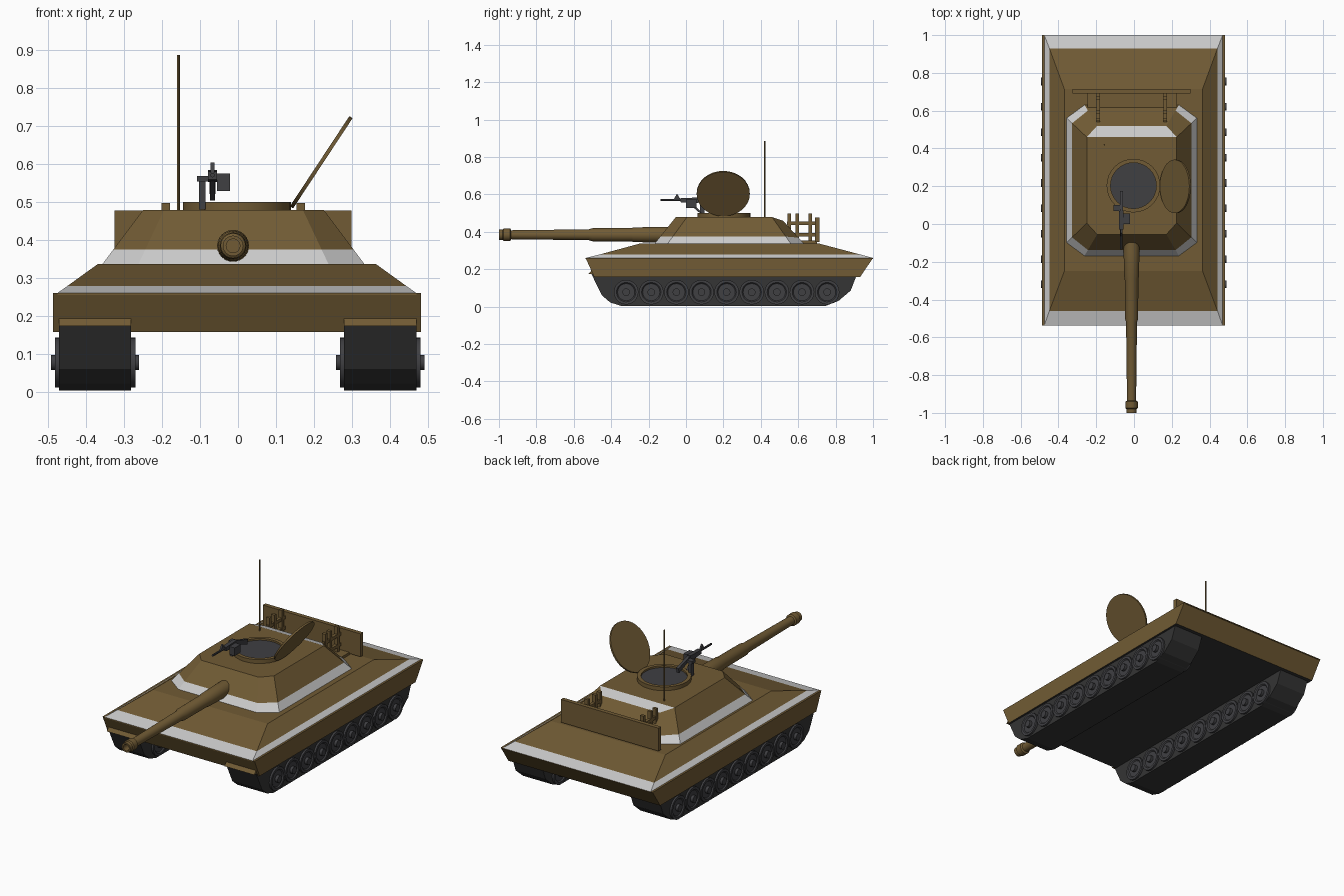
import bpy, bmesh
from math import sin, cos, pi, radians, atan2
from mathutils import Vector, Matrix

if "Cube" in bpy.data.objects:
    bpy.data.objects.remove(bpy.data.objects["Cube"])


def material(name, rgb):
    m = bpy.data.materials.new(name)
    m.diffuse_color = (*rgb, 1)
    m.use_nodes = True
    m.node_tree.nodes["Principled BSDF"].inputs["Base Color"].default_value = m.diffuse_color
    return m


BROWN = material("brown_paint", (0.165, 0.105, 0.035))
PALE = material("pale_band", (0.62, 0.62, 0.62))
DARK = material("dark_rubber", (0.035, 0.035, 0.035))
STEEL = material("gun_steel", (0.05, 0.05, 0.055))


def finish(name, bm, mats, smooth=False):
    bmesh.ops.recalc_face_normals(bm, faces=bm.faces)
    me = bpy.data.meshes.new(name)
    bm.to_mesh(me)
    bm.free()
    for m in mats:
        me.materials.append(m)
    ob = bpy.data.objects.new(name, me)
    bpy.context.collection.objects.link(ob)
    if smooth:
        bpy.ops.object.select_all(action='DESELECT')
        ob.select_set(True)
        bpy.context.view_layer.objects.active = ob
        bpy.ops.object.shade_smooth_by_angle(angle=radians(35))
    return ob


def loft(name, rings, mats, band=None, smooth=False, paint=None):
    """Skin a stack of equal-length rings and cap both ends."""
    bm = bmesh.new()
    vs = [[bm.verts.new(p) for p in r] for r in rings]
    n = len(vs[0])
    for k in range(len(vs) - 1):
        for i in range(n):
            j = (i + 1) % n
            f = bm.faces.new((vs[k][i], vs[k][j], vs[k + 1][j], vs[k + 1][i]))
            if band == k:
                f.material_index = 1
    bm.faces.new(vs[0][::-1])
    bm.faces.new(vs[-1])
    if paint:
        paint(bm, vs)
    return finish(name, bm, mats, smooth)


def lathe(name, profile, mat, matrix, segs=20):
    """Revolve (radius, height) points about local z, then place."""
    rings = [[matrix @ Vector((r * cos(2 * pi * i / segs), r * sin(2 * pi * i / segs), h))
              for i in range(segs)] for r, h in profile]
    return loft(name, rings, [mat], smooth=True)


def prism(name, profile, x0, x1, mats, paint=None):
    """Extrude a (y, z) side profile across x."""
    return loft(name, [[(x, y, z) for y, z in profile] for x in (x0, x1)], mats, paint=paint)


def box(name, lo, hi, mat):
    return prism(name, [(lo[1], lo[2]), (hi[1], lo[2]), (hi[1], hi[2]), (lo[1], hi[2])],
                 lo[0], hi[0], [mat])


def rod(name, a, b, r, mat, segs=8):
    a, b = Vector(a), Vector(b)
    d = b - a
    m = Matrix.Translation(a) @ d.to_track_quat('Z', 'Y').to_matrix().to_4x4()
    return lathe(name, [(r, 0), (r, d.length)], mat, m, segs)


def rect(hx, y0, y1, z, cx=-0.003):
    return [(cx - hx, y0, z), (cx + hx, y0, z), (cx + hx, y1, z), (cx - hx, y1, z)]


# Hull: raked lower body with dark belly, then a sloped deck with pale band
def dark_belly(bm, vs):
    for f in bm.faces:
        if all(v.co.z < 0.16 for v in f.verts):
            f.material_index = 1


prism("lower_hull", [(-0.49, 0.157), (0.93, 0.157), (1.0, 0.26), (-0.537, 0.26)],
      -0.487, 0.481, [BROWN, DARK], paint=dark_belly)
loft("hull_deck", [rect(0.472, -0.537, 1.0, 0.255), rect(0.472, -0.537, 1.0, 0.26),
                   rect(0.445, -0.46, 0.93, 0.279), rect(0.366, -0.25, 0.715, 0.336)],
     [BROWN, PALE], band=1)

# Tracks, mudguards and road wheels
TRACK = [(-0.505, 0.173), (-0.45, 0.06), (-0.405, 0.022), (-0.345, 0.003), (0.745, 0.003),
         (0.815, 0.03), (0.88, 0.085), (0.915, 0.173)]
GUARD = [(-0.522, 0.173), (-0.505, 0.194), (-0.45, 0.194), (-0.45, 0.173)]
WHEEL = [(0.020, 0.116), (0.020, 0.100), (0.046, 0.100), (0.052, 0.106), (0.066, 0.106)]
WHEEL += [(r, -h) for r, h in reversed(WHEEL)]
for side, cx in (("left", -0.376), ("right", 0.374)):
    prism(side + "_track", TRACK, cx - 0.095, cx + 0.095, [DARK])
    prism(side + "_mudguard", GUARD, cx - 0.095, cx + 0.095, [BROWN])
    for i in range(9):
        lathe(f"{side}_wheel_{i + 1}", WHEEL, STEEL,
              Matrix.Translation((cx, -0.32 + 0.1343 * i, 0.077)) @ Matrix.Rotation(pi / 2, 4, 'Y'))


# Turret: tapered octagon with pale skirt band and sloped rear roof panel
def octagon(hx, y0, y1, c, d, z):
    cx = -0.012
    return [Vector(p) for p in (
        (cx - hx + c, y0, z), (cx + hx - c, y0, z), (cx + hx, y0 + d, z), (cx + hx, y1 - d, z),
        (cx + hx - c, y1, z), (cx - hx + c, y1, z), (cx - hx, y1 - d, z), (cx - hx, y0 + d, z))]


base = octagon(0.346, -0.17, 0.632, 0.095, 0.07, 0.334)
roof = octagon(0.238, -0.055, 0.52, 0.055, 0.06, 0.478)
for v in roof[4:6]:
    v.z = 0.458
skirt = [a.lerp(b, 0.28) for a, b in zip(base, roof)]


def rear_panel(bm, vs):
    t = vs[-1]
    bm.faces.remove(bm.faces.get(t))
    bm.faces.new((t[0], t[1], t[2], t[3], t[6], t[7]))
    bm.faces.new((t[3], t[4], t[5], t[6])).material_index = 1
    for f in bm.faces:                                   # rear wall stays brown
        if set(f.verts) == {vs[0][4], vs[0][5], vs[1][4], vs[1][5]}:
            f.material_index = 0


loft("turret", [base, skirt, roof], [BROWN, PALE], band=0, paint=rear_panel)

# Main gun with stepped sleeve, muzzle collar and bore
GUN = [(0.042, -0.05), (0.042, 0.15), (0.039, 0.28), (0.036, 0.29), (0.035, 0.50), (0.029, 0.52),
       (0.024, 0.935), (0.033, 0.94), (0.033, 0.975), (0.027, 0.98), (0.027, 1.0),
       (0.018, 1.0), (0.018, 0.93)]
lathe("main_gun", GUN, BROWN,
      Matrix.Translation((-0.013, 0, 0.384)) @ Matrix.Rotation(pi / 2, 4, 'X'), 24)

# Hatch ring, dark opening and raised lid
hatch = Matrix.Translation((-0.003, 0.203, 0.47))
lathe("hatch_ring", [(0.142, 0), (0.142, 0.03), (0.121, 0.03), (0.121, 0.015)], BROWN, hatch, 32)
lathe("hatch_opening", [(0.121, 0.0), (0.121, 0.020)], STEEL, hatch, 32)
tilt = atan2(0.238, 0.157)
lathe("hatch_lid", [(0.142, -0.005), (0.142, 0.005)], BROWN,
      Matrix.Translation((0.219, 0.199, 0.604)) @ Matrix.Rotation(-tilt, 4, 'Y'), 32)

# Antenna
rod("antenna", (-0.157, 0.42, 0.46), (-0.157, 0.42, 0.886), 0.004, BROWN)

# Rear stowage: plate, floor and two slatted brackets
box("stowage_plate", (-0.325, 0.69, 0.345), (0.298, 0.714, 0.477), BROWN)
box("stowage_floor", (-0.245, 0.58, 0.338), (0.227, 0.70, 0.352), BROWN)
for side, x in (("left", -0.19), ("right", 0.165)):
    for i, y in enumerate((0.553, 0.595, 0.665)):
        box(f"{side}_bracket_post_{i + 1}", (x - 0.011, y - 0.009, 0.345),
            (x + 0.011, y + 0.009, 0.497), BROWN)
    for i, z in enumerate((0.385, 0.445)):
        box(f"{side}_bracket_rail_{i + 1}", (x - 0.009, 0.54, z - 0.009),
            (x + 0.009, 0.70, z + 0.009), BROWN)

# Roof machine gun
X = -0.067
box("mount_post", (-0.103, 0.075, 0.48), (-0.086, 0.10, 0.565), STEEL)
box("mount_arm", (-0.108, 0.07, 0.553), (X, 0.10, 0.568), STEEL)
prism("receiver", [(-0.03, 0.558), (0.05, 0.552), (0.07, 0.556), (0.07, 0.583), (-0.03, 0.580)],
      X - 0.012, X + 0.012, [STEEL])
box("ammo_box", (-0.055, 0.0, 0.528), (-0.021, 0.055, 0.574), STEEL)
rod("gun_barrel", (X, -0.02, 0.570), (X, -0.135, 0.570), 0.006, STEEL)
prism("front_sight", [(-0.065, 0.575), (-0.03, 0.575), (-0.048, 0.603)], X - 0.005, X + 0.005, [STEEL])
prism("gun_stock", [(0.065, 0.560), (0.17, 0.520), (0.175, 0.548), (0.065, 0.580)],
      X - 0.008, X + 0.008, [STEEL])
prism("gun_strut", [(0.01, 0.555), (0.03, 0.555), (0.085, 0.503), (0.07, 0.503)],
      X - 0.007, X + 0.007, [STEEL])
